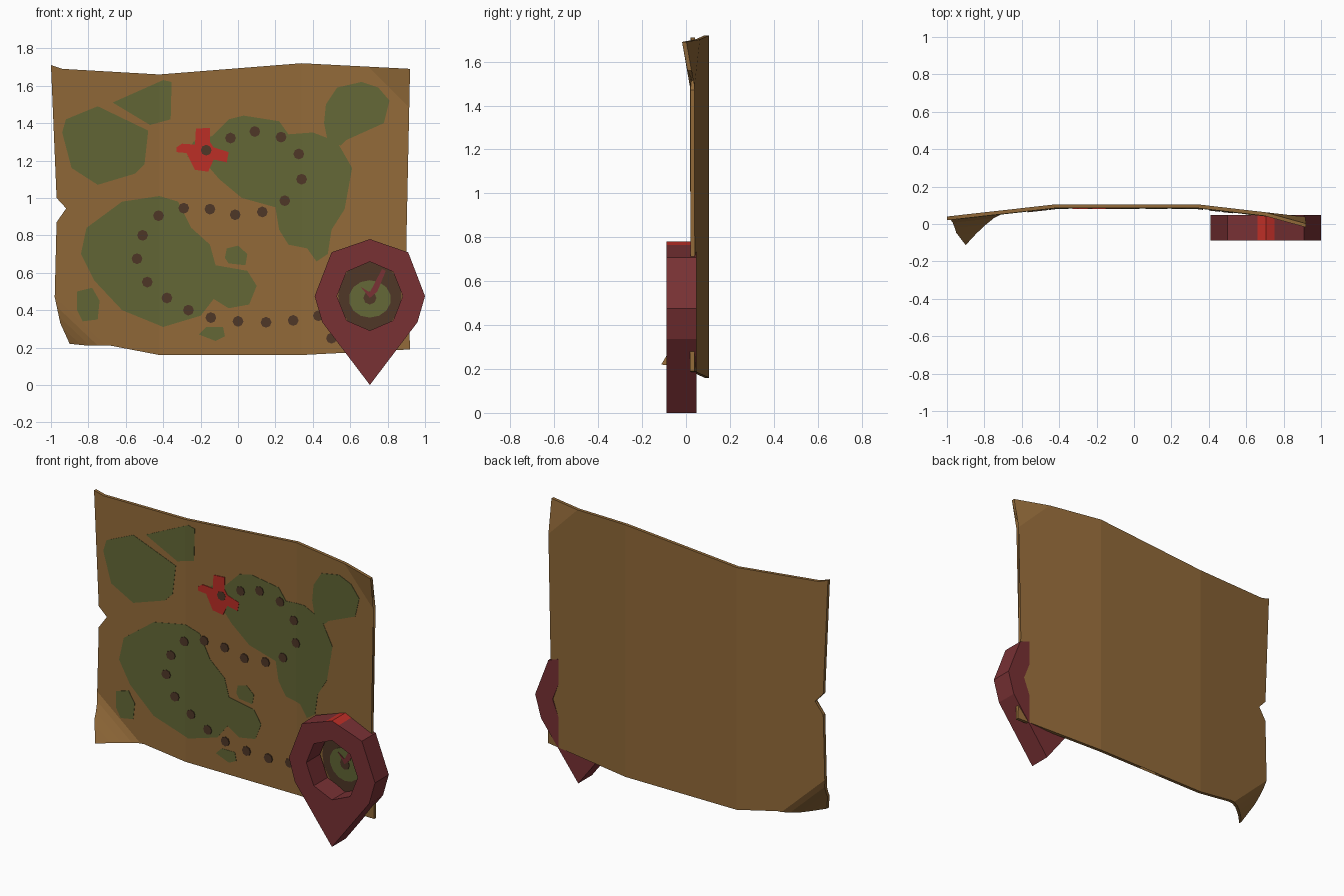
import bpy, bmesh, math
from mathutils import Vector


def material(name, r, g, b):
    m = bpy.data.materials.new(name)
    m.diffuse_color = [((c / 255 + 0.055) / 1.055) ** 2.4 for c in (r, g, b)] + [1]
    return m


PARCHMENT = material("parchment brown", 146, 106, 57)
GREEN = material("land green", 99, 103, 54)
DARK = material("ink brown", 79, 55, 39)
RED = material("cross red", 188, 46, 38)
MAROON = material("pin maroon", 120, 49, 52)

# Curl at the lower left corner and bend at the upper right corner
CURL_P, CURL_N = Vector((-0.98, 0.47)), Vector((-0.265, -0.28)).normalized()
BEND_P, BEND_N = Vector((0.90, 1.50)), Vector((1, 1)).normalized()


def front_y(x, z):
    """Depth of the front surface of the folded sheet."""
    if x < -0.42:
        y = 0.085 - 0.065 * (-0.42 - x) / 0.58
    elif x > 0.34:
        y = 0.085 - 0.065 * (x - 0.34) / 0.56
    else:
        y = 0.085
    p = Vector((x, z))
    curl = max(0, (p - CURL_P).dot(CURL_N))
    bend = max(0, (p - BEND_P).dot(BEND_N))
    return y - 0.133 * (curl / 0.12) ** 1.5 - 0.24 * bend


def finish(name, bm, mats):
    bmesh.ops.recalc_face_normals(bm, faces=bm.faces)
    me = bpy.data.meshes.new(name)
    bm.to_mesh(me)
    bm.free()
    for m in mats:
        me.materials.append(m)
    ob = bpy.data.objects.new(name, me)
    bpy.context.collection.objects.link(ob)
    return ob


def thicken(bm, dy):
    r = bmesh.ops.extrude_face_region(bm, geom=bm.faces[:], use_keep_orig=True)
    for v in r["geom"]:
        if isinstance(v, bmesh.types.BMVert):
            v.co.y += dy


def sheet_part(name, polygons, mat, dy):
    """Polygons in x,z cut at the creases, laid on the sheet and thickened."""
    bm = bmesh.new()
    for poly in polygons:
        bm.faces.new([bm.verts.new((x, 0, z)) for x, z in poly])
    bmesh.ops.triangulate(bm, faces=bm.faces[:], ngon_method='EAR_CLIP')
    cuts = [(Vector((-0.42, 0)), Vector((1, 0))), (Vector((0.34, 0)), Vector((1, 0))),
            (BEND_P, BEND_N)]
    cuts += [(CURL_P + CURL_N * d, CURL_N) for d in (0, 0.03, 0.06, 0.09)]
    for p, n in cuts:
        bmesh.ops.bisect_plane(bm, geom=bm.verts[:] + bm.edges[:] + bm.faces[:],
                               dist=1e-5, plane_co=(p.x, 0, p.y), plane_no=(n.x, 0, n.y))
    for v in bm.verts:
        v.co.y = front_y(v.co.x, v.co.z)
    thicken(bm, dy)
    return finish(name, bm, [mat])


def ngon(cx, cz, r, n, rz=None):
    return [(cx + r * math.cos(math.tau * i / n + math.pi / 2),
             cz + (rz or r) * math.sin(math.tau * i / n + math.pi / 2)) for i in range(n)]


# Torn parchment sheet
sheet_part("map_sheet", [[
    (-1, 1.71), (-0.94, 1.69), (-0.42, 1.66), (0.34, 1.72), (0.92, 1.69), (0.91, 1.56),
    (0.86, 1.515), (0.90, 1.47), (0.90, 0.75), (0.92, 0.19), (0.34, 0.16), (0.04, 0.16),
    (-0.04, 0.205), (-0.11, 0.16), (-0.42, 0.16), (-0.68, 0.21), (-0.8, 0.21),
    (-0.9, 0.22), (-0.95, 0.33), (-0.98, 0.47), (-0.97, 0.87), (-0.915, 0.94),
    (-0.97, 1.0)]], PARCHMENT, 0.02)

# Painted land patches
sheet_part("land_upper_left", [[
    (-0.94, 1.35), (-0.92, 1.42), (-0.75, 1.49), (-0.48, 1.36), (-0.5, 1.18),
    (-0.55, 1.13), (-0.75, 1.07), (-0.89, 1.16)]], GREEN, -0.002)
sheet_part("land_upper_middle", [[
    (-0.67, 1.51), (-0.4, 1.63), (-0.355, 1.62), (-0.36, 1.42), (-0.47, 1.39)]],
    GREEN, -0.002)
sheet_part("land_upper_right", [[
    (0.46, 1.4), (0.48, 1.3), (0.55, 1.28), (0.58, 1.31), (0.78, 1.4), (0.81, 1.52),
    (0.75, 1.59), (0.66, 1.62), (0.53, 1.59), (0.47, 1.5)]], GREEN, -0.0025)
sheet_part("land_centre", [[
    (-0.27, 1.22), (-0.24, 1.3), (-0.14, 1.33), (-0.05, 1.42), (0.03, 1.44), (0.22, 1.41),
    (0.27, 1.34), (0.4, 1.35), (0.53, 1.3), (0.61, 1.16), (0.57, 1.07), (0.57, 0.94),
    (0.5, 0.83), (0.48, 0.7), (0.42, 0.66), (0.37, 0.73), (0.27, 0.75), (0.22, 0.83),
    (0.2, 0.95), (0.02, 1.0), (-0.1, 1.1), (-0.07, 1.18), (-0.16, 1.17)]], GREEN, -0.002)
sheet_part("land_lower_left", [[
    (-0.84, 0.7), (-0.8, 0.78), (-0.81, 0.84), (-0.62, 0.98), (-0.42, 1.01),
    (-0.32, 0.98), (-0.25, 0.84), (-0.15, 0.75), (-0.12, 0.64), (0.05, 0.61), (0.1, 0.53),
    (0.06, 0.43), (-0.05, 0.41), (-0.13, 0.46), (-0.2, 0.37), (-0.4, 0.31),
    (-0.62, 0.4), (-0.77, 0.56)]], GREEN, -0.002)
sheet_part("small_islands", [
    [(-0.07, 0.68), (-0.06, 0.73), (0, 0.745), (0.05, 0.7), (0.04, 0.64), (-0.05, 0.65)],
    [(-0.86, 0.4), (-0.86, 0.5), (-0.78, 0.52), (-0.74, 0.45), (-0.75, 0.35), (-0.83, 0.34)],
    [(-0.21, 0.27), (-0.17, 0.31), (-0.08, 0.31), (-0.07, 0.26), (-0.12, 0.235)]],
    GREEN, -0.002)

# Red cross marking the spot
sheet_part("red_cross", [[
    (-0.33, 1.27), (-0.3, 1.29), (-0.23, 1.285), (-0.225, 1.37), (-0.15, 1.375),
    (-0.15, 1.3), (-0.13, 1.27), (-0.05, 1.245), (-0.06, 1.19), (-0.13, 1.205),
    (-0.16, 1.14), (-0.23, 1.15), (-0.225, 1.235), (-0.33, 1.245)]], RED, -0.004)

# Dotted trail
trail = [(-0.17, 1.255), (-0.04, 1.32), (0.09, 1.355), (0.23, 1.325), (0.325, 1.235),
         (0.34, 1.1), (0.25, 0.985), (0.13, 0.925), (-0.015, 0.91), (-0.15, 0.94),
         (-0.29, 0.945), (-0.425, 0.905), (-0.51, 0.8), (-0.54, 0.675), (-0.485, 0.55),
         (-0.38, 0.465), (-0.265, 0.4), (-0.145, 0.36), (0, 0.34), (0.15, 0.335),
         (0.295, 0.345), (0.43, 0.37), (0.5, 0.25)]
sheet_part("trail_dots", [ngon(x, z, 0.029, 8) for x, z in trail], DARK, -0.006)

# Compass painted on the sheet behind the pin
CX, CZ = 0.705, 0.475
sheet_part("compass_disc", [ngon(CX, CZ, 0.17, 16, 0.185)], DARK, -0.002)
sheet_part("compass_ring", [ngon(CX, CZ - 0.015, 0.113, 14, 0.1)], GREEN, -0.004)
sheet_part("compass_hub", [ngon(CX, CZ - 0.01, 0.035, 8)], DARK, -0.006)
sheet_part("compass_needle", [[
    (0.655, 0.525), (0.705, 0.495), (0.77, 0.62), (0.79, 0.61), (0.745, 0.5),
    (0.705, 0.465)]], MAROON, -0.008)

# Location pin: pointed ring with an eight-sided hole and a red tip on top
side = [(0.045, 0.764), (0.205, 0.709), (0.295, 0.475), (0.255, 0.336)]
outer = ([(CX, 0.78)] + [(CX + x, z) for x, z in side] + [(CX, 0.0)]
         + [(CX - x, z) for x, z in reversed(side)])
bm = bmesh.new()
edges = []
for loop in (outer, ngon(CX, CZ, 0.176, 8, 0.184)):
    vs = [bm.verts.new((x, -0.088, z)) for x, z in loop]
    edges += [bm.edges.new((vs[i - 1], vs[i])) for i in range(len(vs))]
bmesh.ops.triangle_fill(bm, edges=edges, use_beauty=True, normal=(0, -1, 0))
thicken(bm, 0.135)
for f in bm.faces:
    c = f.calc_center_median()
    f.normal_update()
    if abs(c.x - CX) < 0.05 and c.z > 0.76 and abs(f.normal.y) < 0.5:
        f.material_index = 1
finish("location_pin", bm, [MAROON, RED])
